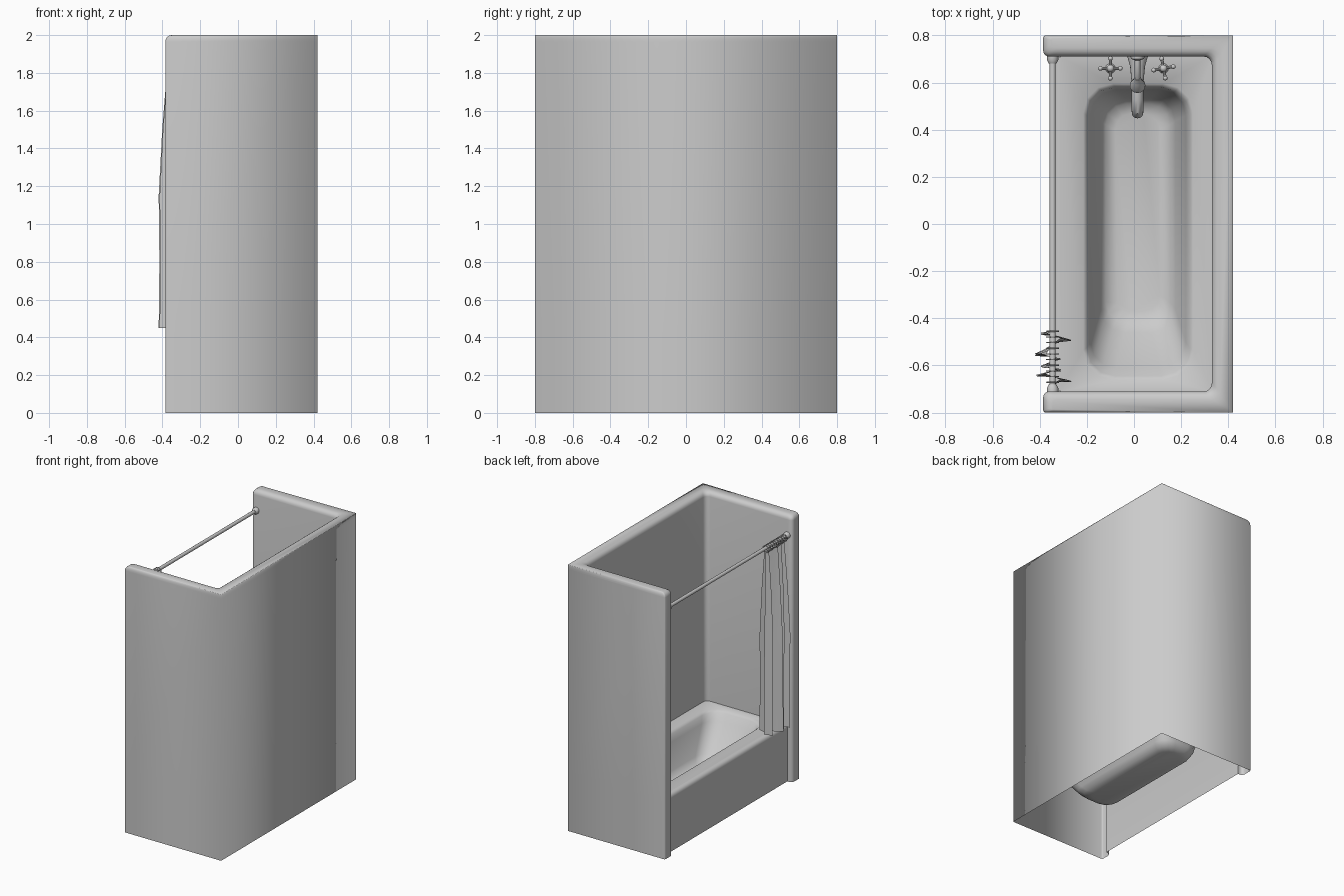
import bpy, bmesh
from math import sin, cos, pi, radians
from mathutils import Vector

if "Cube" in bpy.data.objects:
    bpy.data.objects.remove(bpy.data.objects["Cube"], do_unlink=True)

grey = bpy.data.materials.new("plain_grey")
grey.use_nodes = True
grey.diffuse_color = (0.6, 0.6, 0.6, 1)
grey.node_tree.nodes["Principled BSDF"].inputs["Base Color"].default_value = (0.6, 0.6, 0.6, 1)


def finish(name, bm, angle=40, recalc=True):
    if recalc:
        bmesh.ops.recalc_face_normals(bm, faces=bm.faces)
    mesh = bpy.data.meshes.new(name)
    bm.to_mesh(mesh)
    bm.free()
    mesh.materials.append(grey)
    obj = bpy.data.objects.new(name, mesh)
    bpy.context.collection.objects.link(obj)
    bpy.ops.object.select_all(action='DESELECT')
    obj.select_set(True)
    bpy.context.view_layer.objects.active = obj
    bpy.ops.object.shade_smooth_by_angle(angle=radians(angle))
    return obj


def loft(bm, rings, closed=True, cap_start=False, cap_end=False, keep=None):
    loops = [[bm.verts.new(p) for p in ring] for ring in rings]
    n = len(loops[0])
    for k, (a, b) in enumerate(zip(loops, loops[1:])):
        for i in range(n if closed else n - 1):
            j = (i + 1) % n
            if keep is None or keep(k, rings[k][i], rings[k][j]):
                bm.faces.new((a[i], a[j], b[j], b[i]))
    if cap_start:
        bm.faces.new(loops[0][::-1])
    if cap_end:
        bm.faces.new(loops[-1])


def tube(bm, path, sides=12):
    """Round tube through (point, radius) stations."""
    pts = [Vector(p) for p, r in path]
    rings = []
    for i, (p, r) in enumerate(path):
        d = pts[min(i + 1, len(pts) - 1)] - pts[max(i - 1, 0)]
        q = d.to_track_quat('Z', 'Y')
        rings.append([pts[i] + q @ Vector((r * cos(2 * pi * s / sides), r * sin(2 * pi * s / sides), 0))
                      for s in range(sides)])
    loft(bm, rings, cap_start=True, cap_end=True)


def ball(bm, p, r):
    new = bmesh.ops.create_uvsphere(bm, u_segments=12, v_segments=8, radius=r)["verts"]
    bmesh.ops.translate(bm, vec=p, verts=new)


def arc(cx, cy, r, start, end, n=4):
    return [(cx + r * cos(radians(start + (end - start) * i / n)),
             cy + r * sin(radians(start + (end - start) * i / n))) for i in range(n + 1)]


# Three-sided wall surround, hollow underneath, rounded on its inner top edge
APRON_X = -0.345


def wall_outline(d, z):
    half = [(0.42, 0.8)]
    half += arc(-0.375 + d, 0.79 - d * 0.3, 0.01, 90, 180, 2)
    half += arc(-0.36 + d, 0.735 + d, 0.025, 180, 270)
    half += [(APRON_X + d, 0.71 + d)]
    half += arc(0.295 + d, 0.675 + d, 0.035, 90, 0)
    full = half + [(x, -y) for x, y in reversed(half)]
    return [(x, y, z) for x, y in full]


def wall_keep(k, p, q):
    inner = all(v[0] > APRON_X - 0.001 and abs(v[1]) < 0.72 for v in (p, q))
    return k > 0 or not inner


R = 0.035
rings = [wall_outline(0, 0), wall_outline(0, 0.42)]
for i in range(5):
    t = i / 4 * pi / 2
    rings.append(wall_outline(R * (1 - cos(t)), 2 - R + R * sin(t)))
bm = bmesh.new()
loft(bm, rings, cap_end=True, keep=wall_keep)
finish("wall_surround", bm, 180)


# Tub deck and bowl, lofted from rounded rectangles
def round_rect(x0, x1, y0, y1, r, z, n=3):
    pts = (arc(x1 - r, y1 - r, r, 0, 90, n) + arc(x0 + r, y1 - r, r, 90, 180, n)
           + arc(x0 + r, y0 + r, r, 180, 270, n) + arc(x1 - r, y0 + r, r, 270, 360, n))
    return [(x, y, z) for x, y in pts]


bm = bmesh.new()
loft(bm, [
    round_rect(-0.315, 0.33, -0.71, 0.71, 0.004, 0.43),
    round_rect(-0.215, 0.25, -0.66, 0.595, 0.125, 0.425),
    round_rect(-0.2, 0.235, -0.645, 0.58, 0.12, 0.41),
    round_rect(-0.185, 0.22, -0.61, 0.57, 0.11, 0.36),
    round_rect(-0.14, 0.175, -0.46, 0.535, 0.1, 0.18),
    round_rect(-0.12, 0.15, -0.42, 0.51, 0.09, 0.145),
    round_rect(-0.08, 0.11, -0.37, 0.47, 0.07, 0.13)], cap_end=True)
finish("tub_bowl", bm)

# Front apron of the tub with a rolled top edge
profile = [(APRON_X, 0), (APRON_X, 0.4)]
profile += arc(-0.315, 0.4, 0.03, 180, 90)[1:]
bm = bmesh.new()
loft(bm, [[(x, y, z) for x, z in profile] for y in (-0.71, 0.71)], closed=False)
finish("tub_apron", bm)

# Curtain rod with end flanges
ROD_X, ROD_Z = -0.345, 1.85
bm = bmesh.new()
tube(bm, [((ROD_X, -0.7, ROD_Z), 0.013), ((ROD_X, 0.7, ROD_Z), 0.013)], 16)
for s in (-1, 1):
    tube(bm, [((ROD_X, s * 0.712, ROD_Z), 0.024), ((ROD_X, s * 0.695, ROD_Z), 0.024),
              ((ROD_X, s * 0.68, ROD_Z), 0.016)], 16)
finish("curtain_rod", bm)

# Curtain rings
for i in range(10):
    bpy.ops.mesh.primitive_torus_add(location=(ROD_X, -0.455 - i * 0.024, ROD_Z - 0.008),
                                     rotation=(pi / 2, 0, 0), major_radius=0.025, minor_radius=0.003,
                                     major_segments=16, minor_segments=6)
    ring = bpy.context.object
    ring.name = "curtain_ring"
    ring.data.materials.append(grey)
    bpy.ops.object.shade_smooth()

# Gathered curtain, pleats deepening downwards
pleats = [(-0.45, 0.01), (-0.465, -0.05), (-0.49, 0.08), (-0.52, -0.01), (-0.555, -0.075),
          (-0.575, 0.035), (-0.605, -0.05), (-0.62, 0.035), (-0.64, -0.07), (-0.665, 0.08), (-0.68, 0)]
rings = []
for z, depth in ((1.825, 0.4), (1.5, 0.75), (1.15, 1), (0.8, 0.95), (0.45, 1)):
    ring = []
    for i, (y, dx) in enumerate(pleats):
        ring.append((ROD_X + dx * depth, y + 0.006 * sin(3 * z + i), z))
        if i < len(pleats) - 1:
            y2, dx2 = pleats[i + 1]
            ring.append((ROD_X + (dx * 0.4 + dx2 * 0.6) * depth * 0.8, y * 0.6 + y2 * 0.4, z))
    rings.append(ring)
bm = bmesh.new()
loft(bm, rings, closed=False)
finish("shower_curtain", bm, 50)

# Cross handles on the deck
for hx, turn in ((-0.1, 0), (0.125, 10)):
    bm = bmesh.new()
    c = Vector((hx, 0.66, 0.49))
    tube(bm, [((hx, 0.66, 0.425), 0.022), ((hx, 0.66, 0.44), 0.018),
              ((hx, 0.66, 0.45), 0.01), ((hx, 0.66, 0.49), 0.01)])
    ball(bm, c, 0.016)
    for k in range(4):
        a = radians(turn + 90 * k)
        d = Vector((cos(a), sin(a), 0))
        tube(bm, [(c, 0.005), (c + d * 0.04, 0.007)], 8)
        ball(bm, c + d * 0.042, 0.01)
    finish("tap_handle", bm)

# Tub spout
TAP_X = 0.015
bm = bmesh.new()
tube(bm, [((TAP_X, 0.715, 0.55), 0.045), ((TAP_X, 0.67, 0.555), 0.032), ((TAP_X, 0.6, 0.56), 0.025),
          ((TAP_X, 0.53, 0.555), 0.025), ((TAP_X, 0.485, 0.535), 0.026), ((TAP_X, 0.47, 0.5), 0.024)], 16)
finish("tub_spout", bm)

# Shower arm and head
bm = bmesh.new()
tube(bm, [((TAP_X, 0.715, 1.6), 0.03), ((TAP_X, 0.7, 1.6), 0.028), ((TAP_X, 0.695, 1.6), 0.012),
          ((TAP_X, 0.65, 1.595), 0.012), ((TAP_X, 0.615, 1.57), 0.012)])
tube(bm, [((TAP_X, 0.62, 1.575), 0.014), ((TAP_X, 0.605, 1.555), 0.02),
          ((TAP_X, 0.59, 1.53), 0.033), ((TAP_X, 0.585, 1.52), 0.033)], 16)
finish("shower_head", bm)
